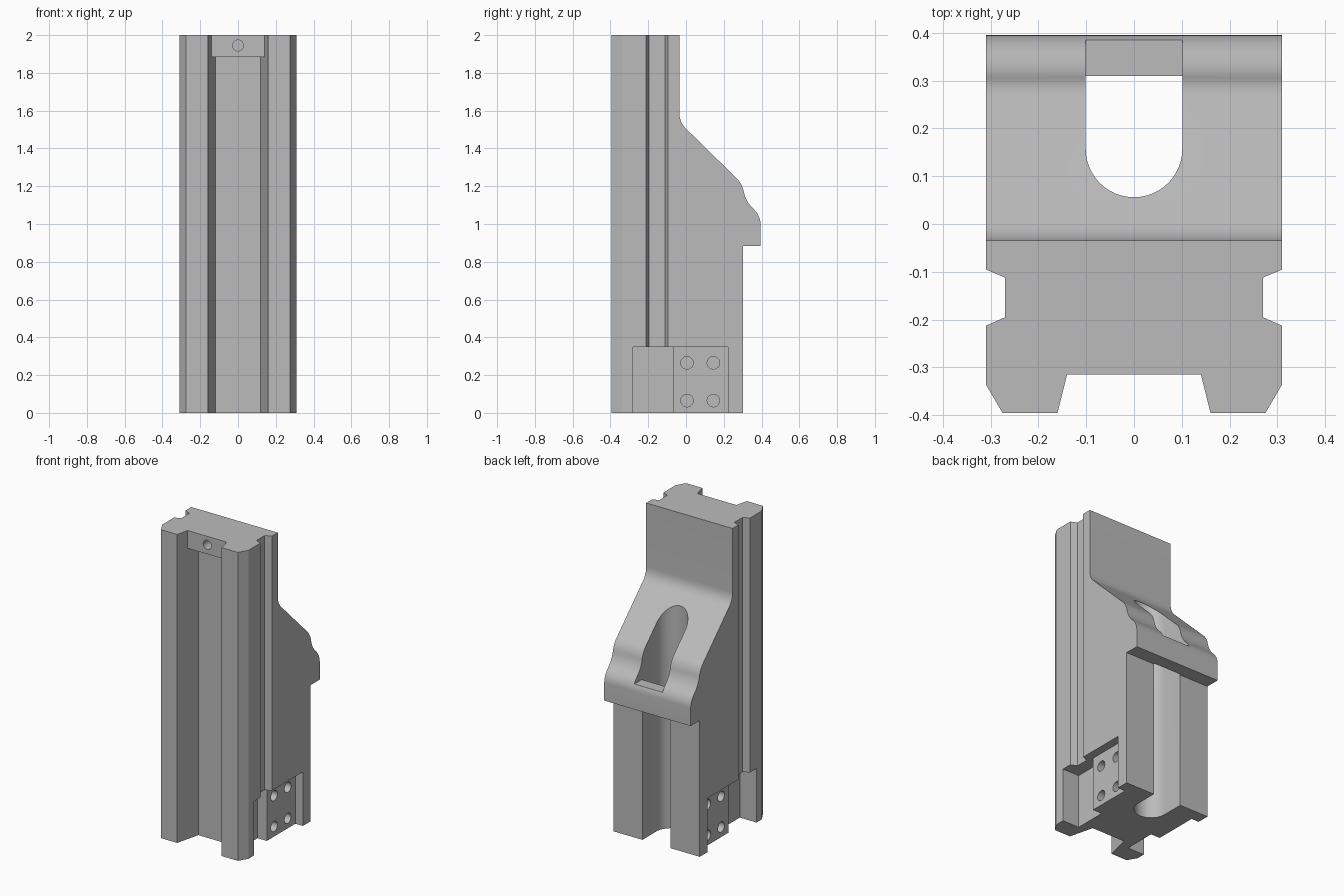
import bpy, bmesh, math

if "Cube" in bpy.data.objects:
    bpy.data.objects.remove(bpy.data.objects["Cube"])

grey = bpy.data.materials.new("machined_grey")
grey.diffuse_color = (0.5, 0.5, 0.5, 1)
grey.use_nodes = True
grey.node_tree.nodes["Principled BSDF"].inputs["Base Color"].default_value = grey.diffuse_color


def prism(name, pts, lo, hi, axis="z"):
    """Extrude a closed 2D outline along one axis: z uses (x, y), x uses (y, z), y uses (x, z)."""
    place = {"z": lambda a, b, t: (a, b, t),
             "x": lambda a, b, t: (t, a, b),
             "y": lambda a, b, t: (a, t, b)}[axis]
    bm = bmesh.new()
    low = [bm.verts.new(place(a, b, lo)) for a, b in pts]
    high = [bm.verts.new(place(a, b, hi)) for a, b in pts]
    bm.faces.new(low)
    bm.faces.new(high[::-1])
    n = len(pts)
    for i in range(n):
        j = (i + 1) % n
        bm.faces.new((low[i], low[j], high[j], high[i]))
    bmesh.ops.recalc_face_normals(bm, faces=bm.faces[:])
    me = bpy.data.meshes.new(name)
    bm.to_mesh(me)
    bm.free()
    me.materials.append(grey)
    ob = bpy.data.objects.new(name, me)
    bpy.context.collection.objects.link(ob)
    return ob


def cut(target, cutter):
    """Subtract the cutter from the target and remove it."""
    cutter.hide_render = True
    mod = target.modifiers.new("cut", "BOOLEAN")
    mod.operation = "DIFFERENCE"
    mod.solver = "EXACT"
    mod.object = cutter
    bpy.context.view_layer.objects.active = target
    bpy.ops.object.modifier_apply(modifier=mod.name)
    bpy.data.objects.remove(cutter)


def bend(p, c, q, n=8):
    """Smooth corner from p to q, pulled towards c."""
    out = []
    for i in range(n + 1):
        t = i / n
        out.append(tuple((1 - t) ** 2 * p[k] + 2 * t * (1 - t) * c[k] + t * t * q[k] for k in (0, 1)))
    return out


def circle(cx, cy, r, n=32):
    return [(cx + r * math.cos(2 * math.pi * i / n), cy + r * math.sin(2 * math.pi * i / n)) for i in range(n)]


# Body: side profile with the rear hook and slope
side = [(-0.395, 0), (0.302, 0), (0.302, 0.883), (0.395, 0.883)]
side += bend((0.395, 1.0), (0.393, 1.045), (0.357, 1.08))
side += bend((0.357, 1.08), (0.317, 1.117), (0.306, 1.17))[1:]
side += bend((0.306, 1.17), (0.297, 1.215), (0.265, 1.245))[1:]
side += bend((0.0, 1.505), (-0.035, 1.538), (-0.035, 1.59))
side += [(-0.035, 2), (-0.395, 2)]
body = prism("slide_body", side, -0.31, 0.31, "x")

# Tapered channel down the front
cut(body, prism("front_channel", [(-0.165, -0.415), (0.165, -0.415), (0.12, -0.235), (-0.12, -0.235)], -0.1, 2.1))

for s in (-1, 1):
    def flip(pts):
        return [(s * x, y) for x, y in pts]
    # Chamfered front corners
    cut(body, prism("front_chamfer", flip([(0.345, -0.275), (0.24, -0.455), (0.345, -0.455)]), -0.1, 2.1))
    # Stepped pocket at the foot of each side
    cut(body, prism("side_pocket", flip([(0.4, -0.28), (0.19, -0.28), (0.19, -0.07),
                                         (0.256, -0.07), (0.256, 0.222), (0.4, 0.222)]), -0.1, 0.35))
    # Long guide groove above the pocket
    cut(body, prism("side_groove", flip([(0.33, -0.0865), (0.27, -0.112), (0.27, -0.195), (0.33, -0.222)]), 0.34, 2.1))
    # Four bolt holes in the pocket face
    for y in (0.005, 0.145):
        for z in (0.065, 0.265):
            a, b = sorted((s * 0.16, s * 0.3))
            cut(body, prism("bolt_hole", circle(y, z, 0.033), a, b, "x"))

# Round-ended slot through the back, opened wider above the hook
slot = [(0.101 * math.cos(a), 0.157 + 0.101 * math.sin(a))
        for a in (math.pi + math.pi * i / 24 for i in range(25))]
cut(body, prism("rear_slot", slot + [(0.101, 0.309), (-0.101, 0.309)], -0.1, 1.8))
cut(body, prism("hook_opening", [(-0.101, 0.25), (0.101, 0.25), (0.101, 0.45), (-0.101, 0.45)], 1.042, 1.5))

# Stop block closing the top of the front channel, with a screw hole
block = prism("stop_block", [(-0.14, -0.315), (0.14, -0.315), (0.12, -0.235), (-0.12, -0.235)], 1.885, 2.0)
cut(block, prism("screw_hole", circle(0, 1.945, 0.029), -0.4, -0.24, "y"))

# Smooth the curves, keep the machined edges sharp
for ob in (body, block):
    bpy.ops.object.select_all(action="DESELECT")
    ob.select_set(True)
    bpy.context.view_layer.objects.active = ob
    bpy.ops.object.shade_smooth_by_angle(angle=math.radians(20))
